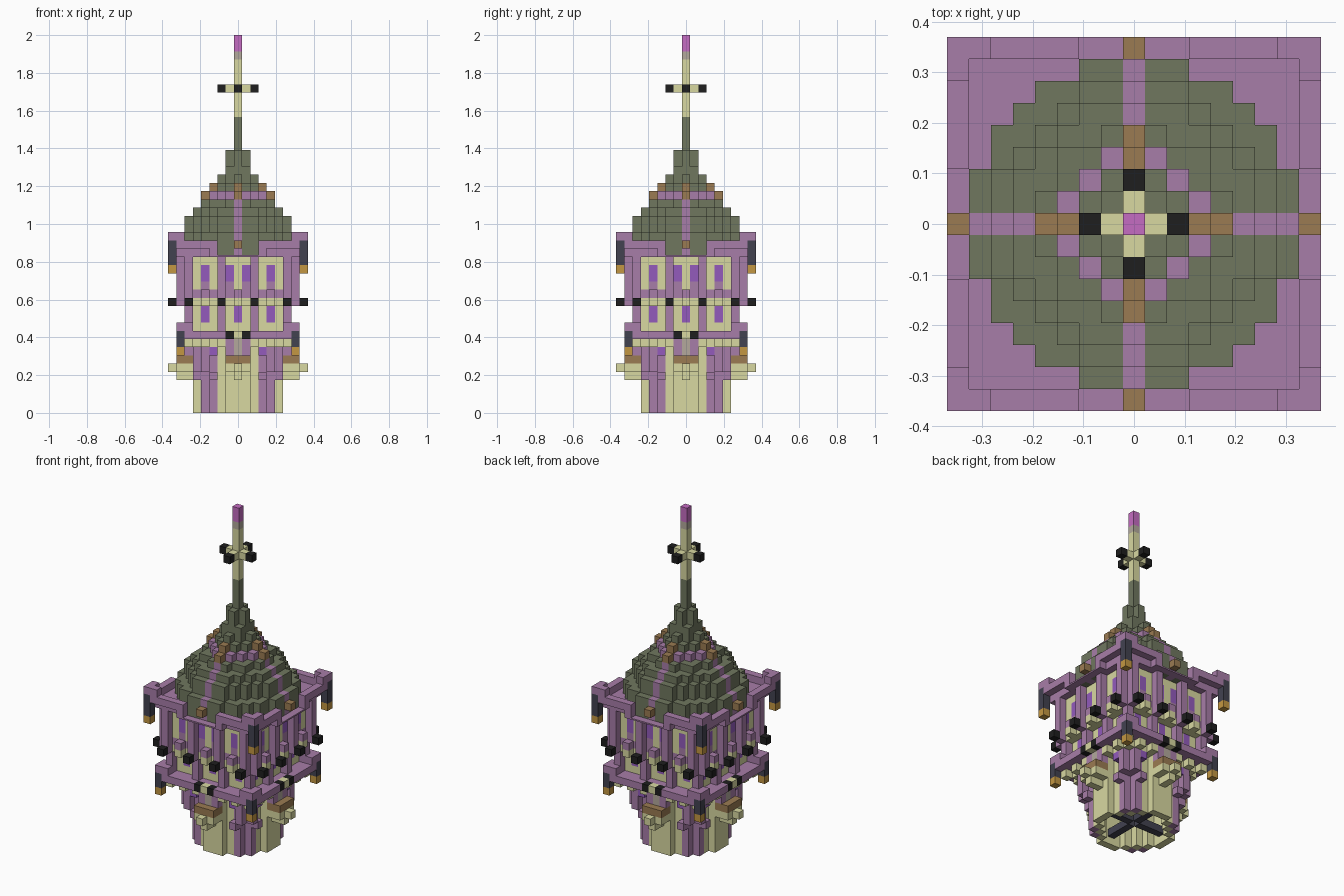
import bpy
import bmesh

if "Cube" in bpy.data.objects:
    bpy.data.objects.remove(bpy.data.objects["Cube"])

U = 2 / 46                      # edge of one block
PALETTE = {
    "mauve": "A77DA8", "cream": "D8D8A1", "moss_green": "70775F",
    "brown": "9B7B52", "black": "1E1E1E", "slate": "424250",
    "amber": "C49742", "violet": "935BBC", "magenta": "C56CC2",
    "stone_grey": "B3A99C",
}


def linear(code):
    out = []
    for i in (0, 2, 4):
        c = int(code[i:i + 2], 16) / 255
        out.append(c / 12.92 if c < 0.04045 else ((c + 0.055) / 1.055) ** 2.4)
    return (*out, 1)


def make_material(name, code):
    mat = bpy.data.materials.new(name)
    mat.use_nodes = True
    mat.diffuse_color = linear(code)
    mat.node_tree.nodes["Principled BSDF"].inputs["Base Color"].default_value = linear(code)
    return mat


MATS = {n: make_material(n, c) for n, c in PALETTE.items()}
blocks = {}                     # cell -> (part, colour)


def put(part, colour, cells, layers):
    for x, y in cells:
        for k in layers:
            blocks[x, y, k] = (part, colour)


def sides(ts, ds):
    """Cells at offset t along, and distance d out from, all four sides."""
    return {c for t in ts for d in ds for s in (t, -t)
            for c in ((s, d), (s, -d), (d, s), (-d, s))}


def disc(r):
    n = range(-r, r + 1)
    return {(x, y) for x in n for y in n if x * x + y * y <= (r + 0.4) ** 2}


def square(r):
    n = range(-r, r + 1)
    return {(x, y) for x in n for y in n}


# Hollow round shaft with corner stripes and four floor beams
shaft = sides([0, 1], [5]) | {c for c in square(4) if sum(map(abs, c)) <= 7}
inner = {c for c in square(3) if sum(map(abs, c)) <= 5} | sides([0, 1], [4])
put("shaft", "cream", shaft - inner, range(0, 8))
put("shaft", "mauve", sides([3], [4]), range(0, 8))
put("shaft_floor", "cream", shaft, [7])
put("floor_beams", "slate", sides([0], range(1, 5)), [1])
put("shaft_flare", "mauve", sides([4], [4, 5]), range(5, 9))
put("shaft_studs", "mauve", sides([3], [5]), [4, 8])
put("shaft_studs", "violet", sides([3], [5]), [7])

# Small balcony in the middle of each side
put("balcony", "cream", sides([0], [6, 7]), [4])
put("balcony", "cream", sides([0, 1], [6, 7]) | sides([0], [8]), [5])
put("balcony", "brown", sides([0, 1], [6, 7]), [6])
put("balcony_posts", "mauve", sides([1], [6]), [7, 8])
put("balcony_posts", "stone_grey", sides([0], [6]), [7, 8])

# Corbels and lower storey
put("corbels", "cream", square(5), [8])
put("corbels", "cream", sides([2, 4, 6], [6]), [8])
put("lower_floor", "mauve", square(6), [9])
put("lower_wall", "cream", square(5), range(10, 13))
put("lower_windows", "violet", sides([0, 4], [5]), [11, 12])
put("lower_columns", "mauve", sides([2, 6], [6]), range(10, 13))

# Lower rail with raised corners
put("lower_rail", "mauve", sides([2, 3, 4, 5, 6], [7]), [9])
put("lower_rail", "mauve", sides([6, 7], [7]), [10])
put("rail_lamps", "black", sides([1], [7]), [9])
put("rail_lamps", "cream", sides([0], [7]), [9])

# Upper storey
put("upper_wall", "cream", square(6), range(13, 19))
put("upper_corbels", "cream", sides([0, 4], [7]), [13])
put("upper_band", "mauve", sides(range(7), [6]) | sides([0, 4], [7]), [14])
put("upper_sills", "mauve", sides([1, 4], [6]), [15])
put("upper_windows", "violet", sides([1, 4], [6]), [16, 17])
put("upper_columns", "mauve", sides([2, 6], [7]), range(13, 19))
put("upper_lamps", "black", sides([2, 6], [8]), [13])
put("roof_slab", "mauve", square(7), [19])

# Upper rail rising to the corners
put("upper_rail", "mauve", sides([3], [8]), [19])
put("upper_rail", "mauve", sides([3, 4, 5, 6, 7], [8]), [20])
put("upper_rail", "mauve", sides([7, 8], [8]), [21])

# Lanterns hanging from the rail corners
for d, bottom, top in ((7, 7, 10), (8, 17, 21)):
    put("corner_lanterns", "slate", sides([d], [d]), range(bottom + 1, top))
    put("corner_lanterns", "amber", sides([d], [d]), [bottom])

# Stepped dome with a rib on each side
for r, layers in ((7, (19, 20, 21)), (6, (22, 23)), (5, (24,)), (4, (25,))):
    put("dome", "moss_green", disc(r), layers)
    put("dome_ribs", "mauve", sides([0], [r]), layers)
put("rib_caps", "brown", sides([0], [8]), [20])

# Crown at the top of the dome
put("crown", "mauve", disc(3), [26])
put("crown", "brown", sides([0], [3, 4]), [26])
put("crown", "moss_green", disc(2), [27])
put("crown", "brown", sides([0], [3]), [27])
put("crown", "moss_green", square(1) | sides([0], [2]), [28])

# Spire with a four-armed cross
put("spire", "moss_green", square(1), [29])
put("spire", "moss_green", disc(1), [30, 31])
put("spire", "moss_green", [(0, 0)], range(32, 36))
put("spire", "cream", [(0, 0)], range(36, 43))
put("spire", "stone_grey", [(0, 0)], [43])
put("spire", "magenta", [(0, 0)], [44, 45])
put("spire_arms", "cream", sides([0], [1]), [39])
put("spire_arms", "black", sides([0], [2]), [39])


def build(part):
    """Join the blocks of one part, leaving out faces hidden by neighbours."""
    cells = {c: v[1] for c, v in blocks.items() if v[0] == part}
    colours = sorted(set(cells.values()))
    bm = bmesh.new()
    for (x, y, z), colour in cells.items():
        for axis in range(3):
            for s in (-1, 1):
                step = [0, 0, 0]
                step[axis] = s
                if (x + step[0], y + step[1], z + step[2]) in blocks:
                    continue
                loop = []
                for a, b in ((-1, -1), (1, -1), (1, 1), (-1, 1))[::s]:
                    p = [0, 0, 0]
                    p[axis], p[(axis + 1) % 3], p[(axis + 2) % 3] = s, a, b
                    loop.append(bm.verts.new(((x + p[0] / 2) * U, (y + p[1] / 2) * U,
                                              (z + 0.5 + p[2] / 2) * U)))
                bm.faces.new(loop).material_index = colours.index(colour)
    bmesh.ops.remove_doubles(bm, verts=bm.verts, dist=U / 100)
    mesh = bpy.data.meshes.new(part)
    bm.to_mesh(mesh)
    bm.free()
    for c in colours:
        mesh.materials.append(MATS[c])
    bpy.context.collection.objects.link(bpy.data.objects.new(part, mesh))


for part in sorted({v[0] for v in blocks.values()}):
    build(part)

# Thin ledges joining the upper rail across the middle of each side
for i, (x, y) in enumerate(((0, 8), (0, -8), (8, 0), (-8, 0))):
    bpy.ops.mesh.primitive_cube_add(size=1, location=(x * U, y * U, 19.1 * U))
    ledge = bpy.context.object
    ledge.name = f"rail_ledge_{i + 1}"
    ledge.scale = (5 * U if y else U, 5 * U if x else U, 0.2 * U)
    ledge.data.materials.append(MATS["mauve"])
